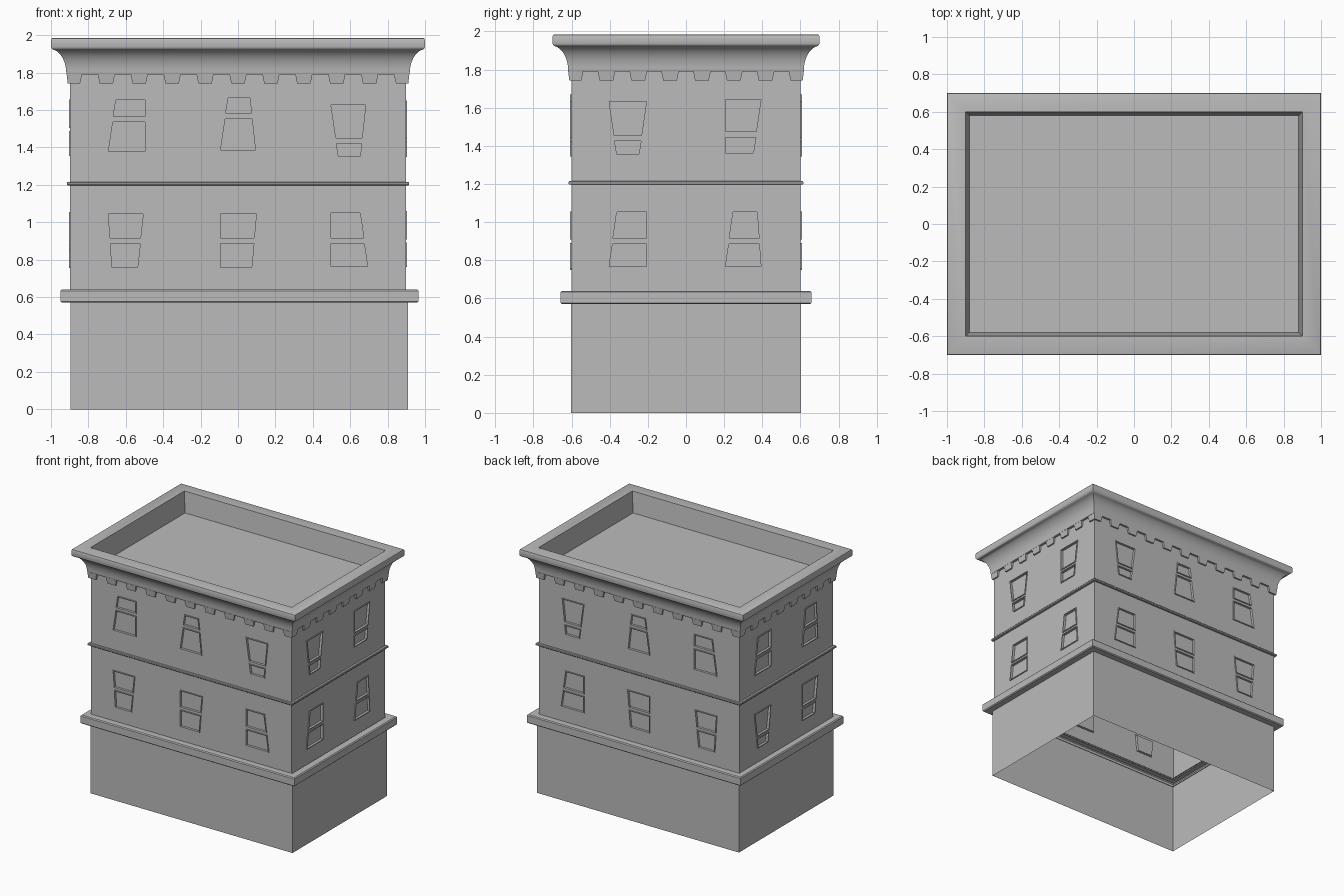
import bpy, bmesh, math

cube = bpy.data.objects.get("Cube")
if cube:
    bpy.data.objects.remove(cube)

stone = bpy.data.materials.new("plain grey stone")
stone.use_nodes = True
GREY = (0.5, 0.5, 0.5, 1)
stone.diffuse_color = GREY
stone.node_tree.nodes["Principled BSDF"].inputs["Base Color"].default_value = GREY

HX, HY = 0.9, 0.6            # half width and half depth of the walls
WALL_X = 0.897
WALL_LOW, WALL_HIGH = 0.63, 1.8


def finish(name, bm, smooth=False):
    bmesh.ops.remove_doubles(bm, verts=bm.verts, dist=0.0002)
    bmesh.ops.recalc_face_normals(bm, faces=bm.faces)
    mesh = bpy.data.meshes.new(name)
    bm.to_mesh(mesh)
    bm.free()
    mesh.materials.append(stone)
    ob = bpy.data.objects.new(name, mesh)
    bpy.context.collection.objects.link(ob)
    if smooth:
        bpy.ops.object.select_all(action='DESELECT')
        ob.select_set(True)
        bpy.context.view_layer.objects.active = ob
        bpy.ops.object.shade_smooth_by_angle(angle=math.radians(40))
    return ob


def sweep(name, profile, cx=0.0, cap=False, smooth=False):
    """Carry a profile of (outward offset, height) around the rectangle."""
    bm = bmesh.new()
    rings = [[bm.verts.new((cx + sx * (HX + d), sy * (HY + d), z))
              for sx, sy in ((-1, -1), (1, -1), (1, 1), (-1, 1))] for d, z in profile]
    for a, b in zip(rings, rings[1:]):
        for i in range(4):
            j = (i + 1) % 4
            bm.faces.new((a[i], a[j], b[j], b[i]))
    if cap:
        bm.faces.new(rings[-1])
    return finish(name, bm, smooth)


# Each side places (along, height, outward) on its own wall
SIDES = {
    "front": lambda u, z, d: (u, -HY - d, z),
    "back": lambda u, z, d: (u, HY + d, z),
    "right": lambda u, z, d: (WALL_X + d, u, z),
    "left": lambda u, z, d: (-WALL_X - d, -u, z),
}

# Crooked windows: bottom left, bottom right, top left, top right, sill, head, bar
LONG = [
    (-.70, -.49, -.66, -.49, 1.37, 1.66, 1.55), (-.10, .10, -.06, .07, 1.38, 1.67, 1.57),
    (.53, .66, .49, .69, 1.345, 1.635, 1.435),
    (-.68, -.53, -.70, -.50, .75, 1.05, .90), (-.10, .08, -.10, .105, .75, 1.05, .90),
    (.49, .70, .49, .66, .755, 1.055, .90),
]
SHORT = [
    (-.37, -.24, -.41, -.20, 1.35, 1.64, 1.44), (.20, .36, .20, .40, 1.355, 1.65, 1.46),
    (-.41, -.20, -.37, -.20, .76, 1.06, .90), (.20, .40, .24, .38, .76, 1.06, .90),
]


def swap_floors(windows):
    out = []
    for w in windows:
        lift = -0.595 if w[4] > 1.2 else 0.595
        out.append(w[:4] + tuple(z + lift for z in w[4:]))
    return out


def sashes(window):
    """Two panes per window, one above and one below the bar."""
    bl, br, tl, tr, z0, z1, bar = window

    def row(z):
        t = (z - z0) / (z1 - z0)
        return (bl + (tl - bl) * t, z), (br + (tr - br) * t, z)
    for low, high in ((z0, bar - .008), (bar + .008, z1)):
        (a, b), (c, d) = row(low), row(high)
        yield [a, b, d, c]


def shrink(quad, w):
    signs = ((1, 1), (-1, 1), (-1, -1), (1, -1))
    return [(u + su * w, z + sz * w) for (u, z), (su, sz) in zip(quad, signs)]


# Upper walls with framed, recessed windows
def add_wall(bm, place, half, windows):
    edges = []

    def loop(quad, depth):
        return [bm.verts.new(place(u, z, depth)) for u, z in quad]

    def ring_edges(verts):
        return [bm.edges.new((verts[i], verts[(i + 1) % 4])) for i in range(4)]

    outer = [(-half, WALL_LOW), (half, WALL_LOW), (half, WALL_HIGH), (-half, WALL_HIGH)]
    edges += ring_edges(loop(outer, 0))
    for window in windows:
        for quad in sashes(window):
            inner = shrink(quad, .007)
            rings = [loop(quad, 0), loop(quad, .007), loop(inner, .007), loop(inner, -.012)]
            edges += ring_edges(rings[0])
            for a, b in zip(rings, rings[1:]):
                for i in range(4):
                    j = (i + 1) % 4
                    bm.faces.new((a[i], a[j], b[j], b[i]))
            bm.faces.new(rings[-1])
    bmesh.ops.triangle_fill(bm, edges=edges, use_beauty=True)


bm = bmesh.new()
add_wall(bm, SIDES["front"], WALL_X, LONG)
add_wall(bm, SIDES["back"], WALL_X, LONG)
add_wall(bm, SIDES["right"], HY, SHORT)
add_wall(bm, SIDES["left"], HY, swap_floors(SHORT))
finish("upper_walls", bm)

# Plain lower storey, open underneath
sweep("lower_walls", [(0.003, 0), (0.003, .575)], cx=.007)

# Rounded ledge and thin band between the floors
sweep("ledge", [(-.003, .57), (.05, .57), (.057, .577), (.057, .633), (.05, .64), (-.004, .64)],
      cx=.008, smooth=True)
sweep("floor_band", [(-.004, 1.197), (.012, 1.197), (.015, 1.201), (.015, 1.211),
                     (.012, 1.215), (-.004, 1.215)])

# Flared cornice, running over the rim down to the sunken roof
flare = [(-.004, 1.79), (.016, 1.79)]
for i in range(13):
    t = math.radians(i * 80 / 12)
    flare.append((.018 + .085 * (1 - math.cos(t)), 1.795 + .13 * math.sin(t)))
lip = [(.097, 1.93), (.1, 1.938), (.1, 1.973), (.097, 1.982), (.09, 1.985)]
sweep("cornice_and_roof", flare + lip + [(0, 1.985), (-.02, 1.82)], cap=True, smooth=True)

# Tapered teeth hanging under the cornice
bm = bmesh.new()


def add_tooth(place, top_a, top_b, low_a, low_b):
    back = [(low_a, 1.743), (low_b, 1.743), (top_b, 1.792), (top_a, 1.792)]
    a = [bm.verts.new(place(u, z, -.003)) for u, z in back]
    b = [bm.verts.new(place(u, z, .012 if z < 1.75 else .018)) for u, z in back]
    bm.faces.new(b)
    for i in range(4):
        j = (i + 1) % 4
        bm.faces.new((a[i], a[j], b[j], b[i]))


for side, place in SIDES.items():
    half, notches, step = (HX, 10, .176) if side in ("front", "back") else (HY, 7, .167)
    for i in range(notches - 1):
        c = (i - (notches - 2) / 2) * step
        add_tooth(place, c - .046, c + .046, c - .036, c + .036)
    start = (notches - 1) / 2 * step + step / 2 - .046
    for s in (-1, 1):
        add_tooth(place, s * start, s * (half + .016), s * (start + .01), s * (half + .011))
finish("cornice_teeth", bm)
